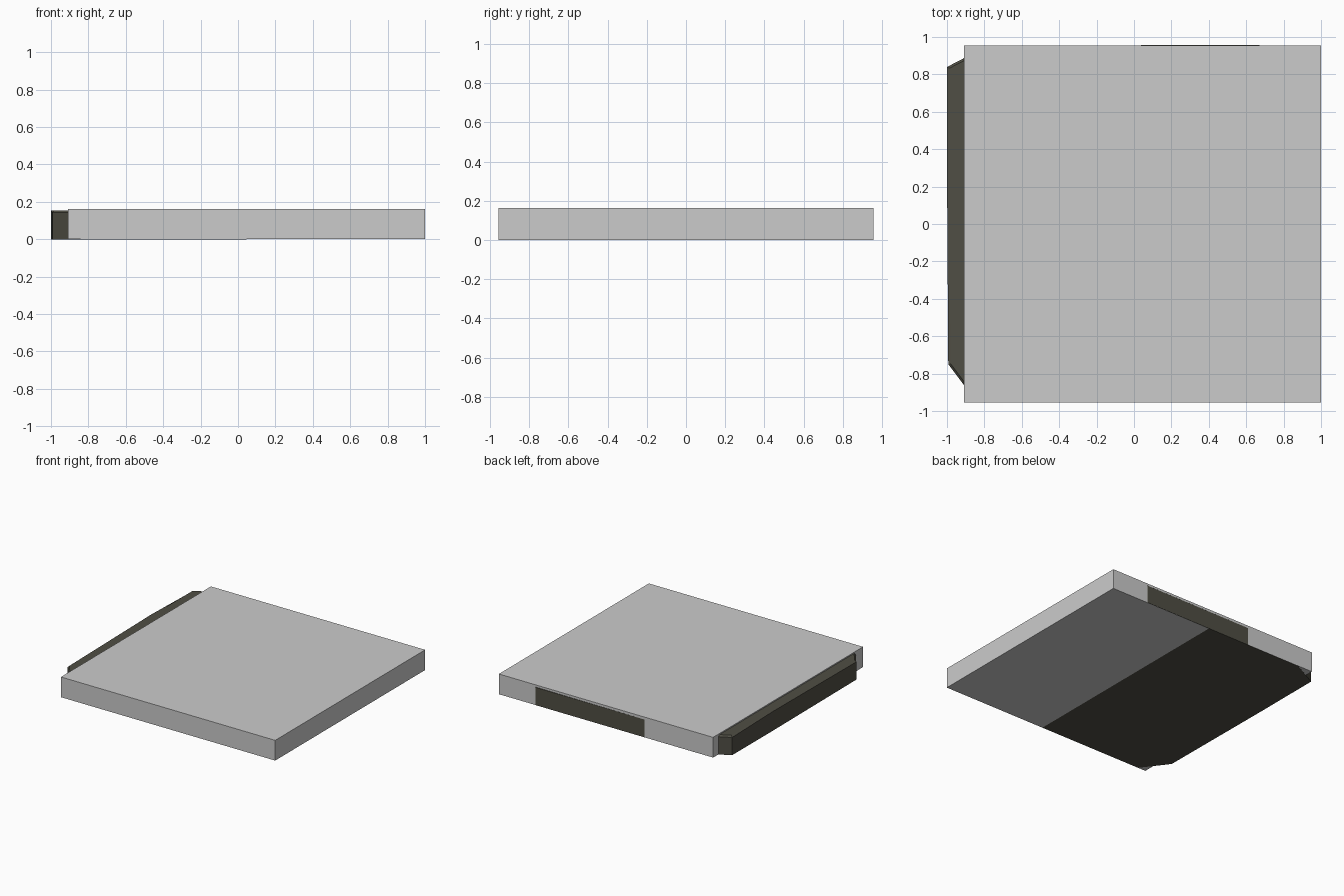
import bpy, bmesh

if "Cube" in bpy.data.objects:
    bpy.data.objects.remove(bpy.data.objects["Cube"])


def make_object(name, bm):
    bmesh.ops.recalc_face_normals(bm, faces=bm.faces)
    mesh = bpy.data.meshes.new(name)
    bm.to_mesh(mesh)
    bm.free()
    obj = bpy.data.objects.new(name, mesh)
    bpy.context.collection.objects.link(obj)
    return obj


def prism(outline, height):
    bm = bmesh.new()
    face = bm.faces.new([bm.verts.new((x, y, 0)) for x, y in outline])
    ext = bmesh.ops.extrude_face_region(bm, geom=[face], use_keep_orig=True)
    for v in ext["geom"]:
        if isinstance(v, bmesh.types.BMVert):
            v.co.z = height
    return bm


# Square grey slab
make_object("slab", prism([(-0.91, -0.955), (1, -0.955), (1, 0.955), (-0.91, 0.955)], 0.163))

# Dark irregular tile embedded in the slab, with a chamfered top rim
tile_outline = [(-0.993, -0.75), (-0.84, -0.953), (0.70, -0.953), (0.96, -0.78),
                (0.96, 0.78), (0.67, 0.957), (-0.78, 0.954), (-0.999, 0.84), (-1.0, 0.32)]
bm = prism(tile_outline, 0.155)
bm.edges.ensure_lookup_table()
rim = [e for e in bm.edges if all(v.co.z > 0.1 for v in e.verts)]
bmesh.ops.bevel(bm, geom=rim, offset=0.012, segments=1, affect="EDGES")
# Very slight tilt lets the underside cross the slab's underside
for v in bm.verts:
    v.co.z += 0.001 * (v.co.x - 0.08)
tile = make_object("dark_tile", bm)

stone = bpy.data.materials.new("dark_stone")
stone.diffuse_color = (0.08, 0.077, 0.058, 1)
stone.use_nodes = True
stone.node_tree.nodes["Principled BSDF"].inputs["Base Color"].default_value = stone.diffuse_color
tile.data.materials.append(stone)
